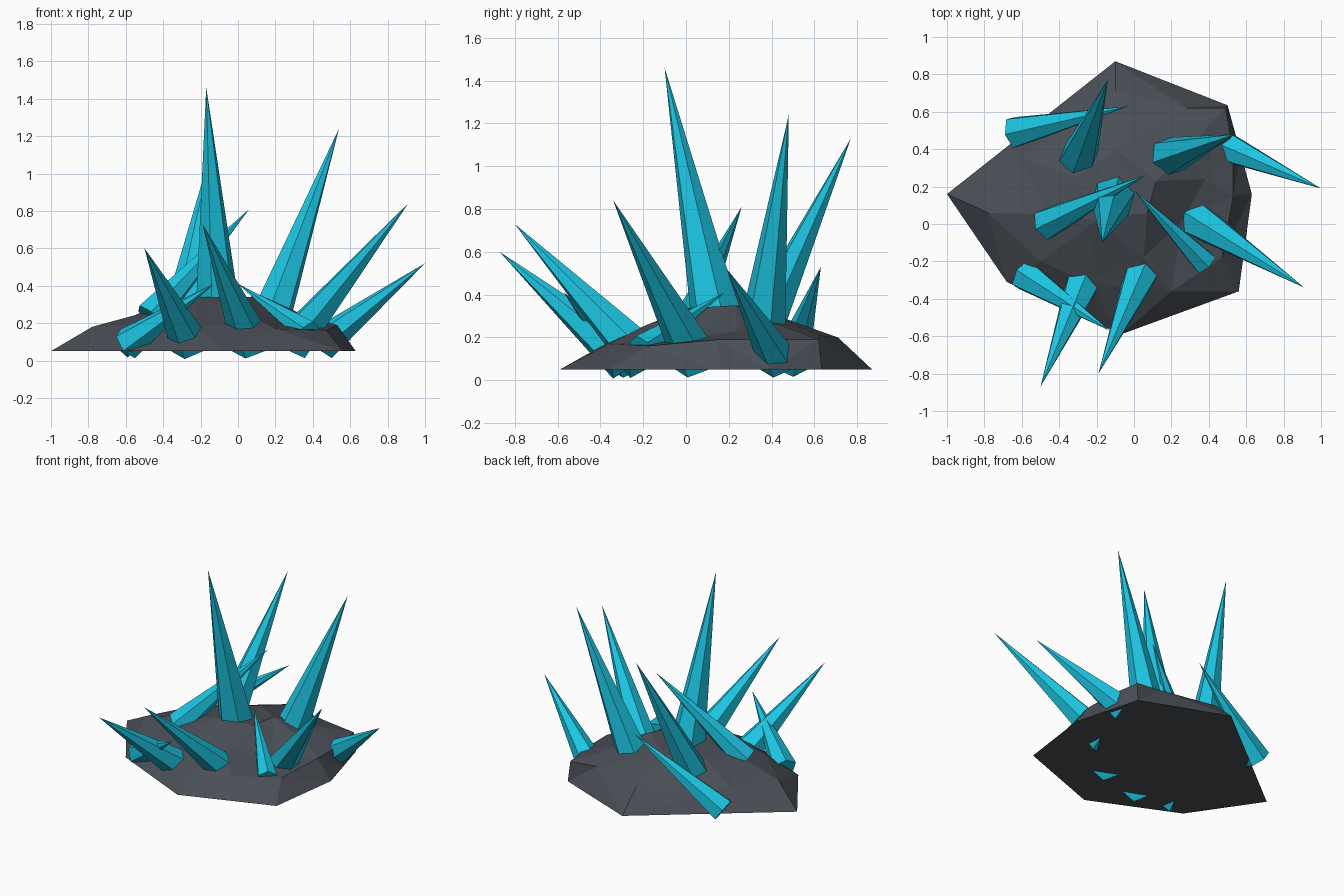
import bpy, bmesh
from mathutils import Vector
from mathutils.geometry import delaunay_2d_cdt

if "Cube" in bpy.data.objects:
    bpy.data.objects.remove(bpy.data.objects["Cube"])


def material(name, rgb):
    m = bpy.data.materials.new(name)
    m.diffuse_color = (*rgb, 1)
    m.use_nodes = True
    m.node_tree.nodes["Principled BSDF"].inputs["Base Color"].default_value = m.diffuse_color
    return m


STONE = material("dark_stone", (0.068, 0.078, 0.094))
CRYSTAL = material("cyan_crystal", (0.012, 0.56, 0.76))


def finish(bm, name, mat):
    bmesh.ops.recalc_face_normals(bm, faces=bm.faces)
    me = bpy.data.meshes.new(name)
    bm.to_mesh(me)
    bm.free()
    me.materials.append(mat)
    ob = bpy.data.objects.new(name, me)
    bpy.context.collection.objects.link(ob)
    return ob


# Rock mound: flat footprint, shoulder ring and crown, faceted as a height field
footprint = [(-0.10, 0.87), (0.50, 0.635), (0.57, 0.38), (0.63, 0.16),
             (0.56, -0.36), (-0.07, -0.59), (-0.68, -0.31), (-1.0, 0.16)]
shoulder = [(-0.78, 0.06, 0.18), (-0.60, 0.35, 0.19), (-0.10, 0.71, 0.20),
            (0.28, 0.62, 0.21), (0.49, 0.62, 0.19), (0.53, 0.38, 0.19),
            (0.53, 0.15, 0.19), (0.47, -0.18, 0.16), (0.20, -0.36, 0.17),
            (-0.05, -0.34, 0.19), (-0.25, -0.31, 0.19), (-0.50, -0.20, 0.19)]
crown = [(-0.45, 0.05, 0.27), (-0.20, 0.02, 0.34), (0.07, 0.06, 0.34),
         (0.12, 0.23, 0.35), (-0.10, 0.40, 0.31), (-0.30, 0.25, 0.31),
         (0.05, -0.18, 0.26), (0.28, 0.40, 0.27), (0.26, 0.02, 0.20),
         (0.38, 0.24, 0.23)]
pts = [(x, y, 0.05) for x, y in footprint] + shoulder + crown
n = len(footprint)
tris = delaunay_2d_cdt([Vector(p[:2]) for p in pts],
                       [(i, (i + 1) % n) for i in range(n)], [], 1, 1e-5)
bm = bmesh.new()
verts = [bm.verts.new((p.x, p.y, pts[o[0]][2])) for p, o in zip(tris[0], tris[3])]
for f in tris[2]:
    bm.faces.new([verts[i] for i in f])
bm.faces.new([verts[i] for i in range(n)])
finish(bm, "rock_base", STONE)


# Six-sided crystal spike from a base centre to a tip
def spike(name, base, tip, radius):
    base, tip = Vector(base), Vector(tip)
    axis = tip - base
    bm = bmesh.new()
    bmesh.ops.create_cone(bm, cap_ends=True, segments=6, radius1=radius,
                          radius2=0, depth=axis.length)
    bmesh.ops.remove_doubles(bm, verts=bm.verts, dist=1e-4)
    bmesh.ops.translate(bm, verts=bm.verts, vec=(0, 0, axis.length / 2))
    mat = axis.to_track_quat('Z', 'Y').to_matrix().to_4x4()
    mat.translation = base
    bmesh.ops.transform(bm, matrix=mat, verts=bm.verts)
    finish(bm, name, CRYSTAL)


spikes = [
    # tall central crystals
    ((-0.10, 0.18, 0.10), (-0.17, -0.10, 1.46), 0.14),
    ((0.13, 0.34, 0.10), (0.54, 0.48, 1.24), 0.125),
    ((-0.32, 0.29, 0.10), (-0.14, 0.77, 1.13), 0.12),
    # outward leaning crystals
    ((0.29, 0.05, 0.09), (0.91, -0.34, 0.84), 0.11),
    ((0.07, -0.19, 0.09), (-0.19, -0.80, 0.73), 0.11),
    ((-0.26, -0.28, 0.09), (-0.50, -0.87, 0.60), 0.105),
    ((0.45, 0.43, 0.09), (1.0, 0.19, 0.52), 0.095),
    # low crystals lying across the mound
    ((-0.59, -0.27, 0.09), (-0.13, -0.57, 0.41), 0.09),
    ((-0.64, 0.49, 0.09), (-0.03, 0.63, 0.53), 0.09),
    ((-0.47, 0.0, 0.23), (0.06, 0.26, 0.81), 0.09),
    ((0.38, -0.21, 0.145), (0.0, 0.18, 0.41), 0.07),
]
for i, s in enumerate(spikes):
    spike(f"crystal_spike_{i + 1}", *s)
